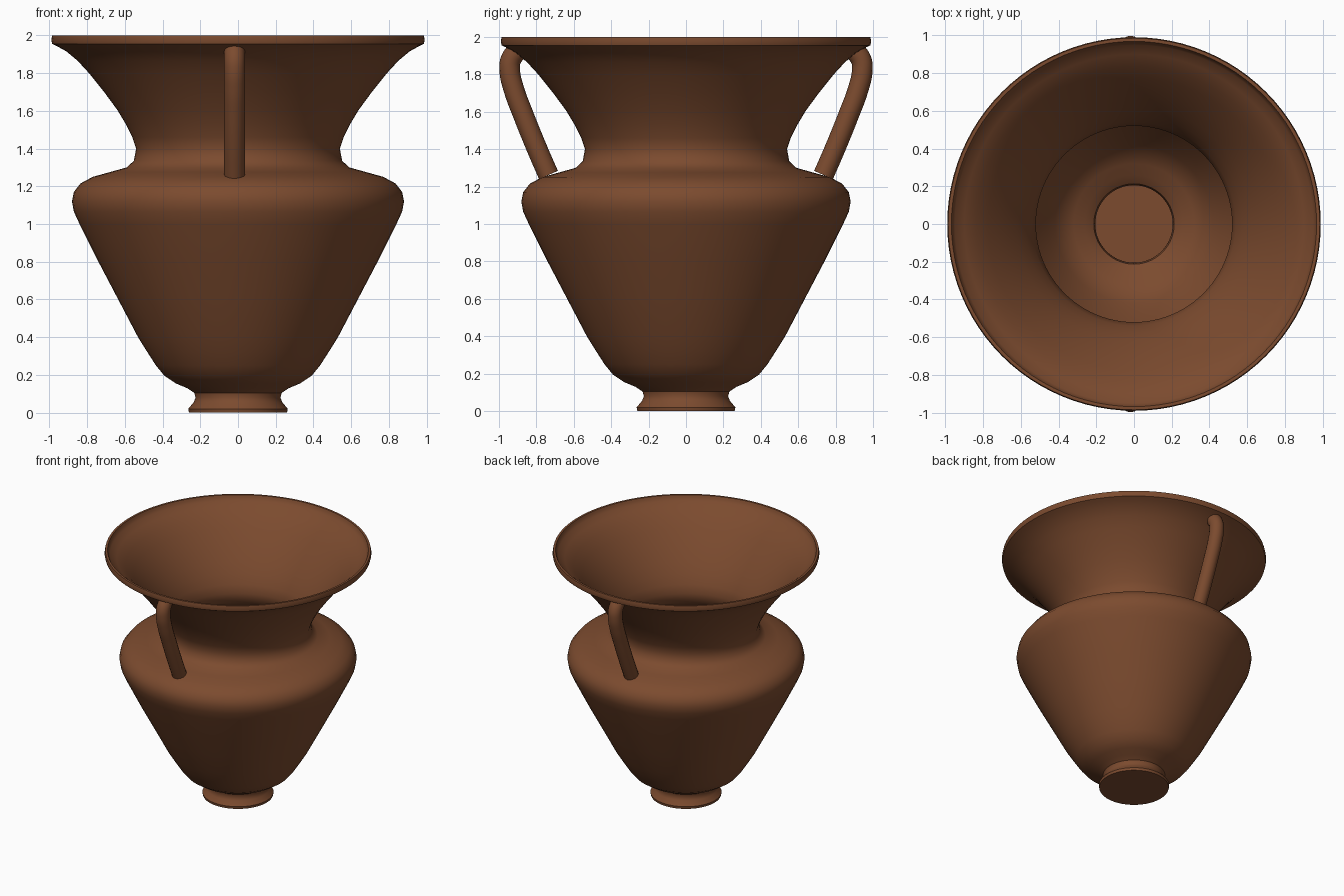
import bpy, bmesh, math

if "Cube" in bpy.data.objects:
    bpy.data.objects.remove(bpy.data.objects["Cube"])

clay = bpy.data.materials.new("clay")
clay.diffuse_color = (0.20, 0.07, 0.028, 1)
clay.use_nodes = True
clay.node_tree.nodes["Principled BSDF"].inputs["Base Color"].default_value = clay.diffuse_color


def finish(obj, angle):
    obj.data.materials.append(clay)
    bpy.ops.object.select_all(action='DESELECT')
    obj.select_set(True)
    bpy.context.view_layer.objects.active = obj
    bpy.ops.object.shade_smooth_by_angle(angle=math.radians(angle))


def lathe(name, profile, segments=96):
    bm = bmesh.new()
    verts = [bm.verts.new((r, 0, z)) for r, z in profile]
    edges = [bm.edges.new(pair) for pair in zip(verts, verts[1:])]
    bmesh.ops.spin(bm, geom=verts + edges, cent=(0, 0, 0), axis=(0, 0, 1),
                   angle=math.tau, steps=segments)
    bmesh.ops.remove_doubles(bm, verts=bm.verts, dist=1e-4)
    bmesh.ops.recalc_face_normals(bm, faces=bm.faces)
    mesh = bpy.data.meshes.new(name)
    bm.to_mesh(mesh)
    bm.free()
    obj = bpy.data.objects.new(name, mesh)
    bpy.context.collection.objects.link(obj)
    return obj


# Vase: outer wall from foot to rim, then inner wall back down to the floor
outer = [(0, 0), (0.26, 0), (0.264, 0.02), (0.235, 0.055), (0.225, 0.08),
         (0.232, 0.105), (0.27, 0.13), (0.33, 0.155), (0.39, 0.195), (0.435, 0.25),
         (0.48, 0.32), (0.53, 0.40), (0.635, 0.60), (0.74, 0.80), (0.84, 1.00),
         (0.87, 1.065), (0.88, 1.12), (0.87, 1.17), (0.835, 1.215), (0.77, 1.25),
         (0.68, 1.275), (0.59, 1.30), (0.552, 1.335), (0.54, 1.40), (0.56, 1.46),
         (0.595, 1.53), (0.64, 1.605), (0.71, 1.70), (0.79, 1.80), (0.85, 1.865),
         (0.91, 1.915), (0.96, 1.943), (0.985, 1.955), (0.99, 1.975), (0.985, 2.0)]
inner = [(0.968, 2.0), (0.962, 1.985), (0.95, 1.962), (0.90, 1.935), (0.835, 1.88),
         (0.775, 1.815), (0.695, 1.715), (0.62, 1.61), (0.575, 1.535), (0.54, 1.465),
         (0.52, 1.40), (0.532, 1.325), (0.58, 1.28), (0.675, 1.255), (0.765, 1.23),
         (0.82, 1.20), (0.85, 1.16), (0.86, 1.12), (0.85, 1.07), (0.82, 1.005),
         (0.72, 0.81), (0.615, 0.61), (0.51, 0.41), (0.46, 0.33), (0.418, 0.265),
         (0.375, 0.212), (0.32, 0.175), (0.26, 0.15), (0.213, 0.115), (0.205, 0.08),
         (0.215, 0.045), (0.235, 0.02), (0, 0.02)]
finish(lathe("vase_body", outer + inner), 40)

# Two handles: round tubes from shoulder to underside of the rim
path = [(0.735, 1.262), (0.795, 1.40), (0.872, 1.59), (0.92, 1.72),
        (0.942, 1.82), (0.937, 1.875), (0.905, 1.925)]
for name, side in (("front_handle", -1), ("back_handle", 1)):
    curve = bpy.data.curves.new(name, 'CURVE')
    curve.dimensions = '3D'
    curve.bevel_depth = 0.055
    curve.bevel_resolution = 6
    curve.use_fill_caps = True
    curve.resolution_u = 8
    spline = curve.splines.new('BEZIER')
    spline.bezier_points.add(len(path) - 1)
    for point, (y, z) in zip(spline.bezier_points, path):
        point.co = (-0.018, side * y, z)
        point.handle_left_type = point.handle_right_type = 'AUTO'
    handle = bpy.data.objects.new(name, curve)
    bpy.context.collection.objects.link(handle)
    bpy.ops.object.select_all(action='DESELECT')
    handle.select_set(True)
    bpy.context.view_layer.objects.active = handle
    bpy.ops.object.convert(target='MESH')
    finish(bpy.context.view_layer.objects.active, 40)
